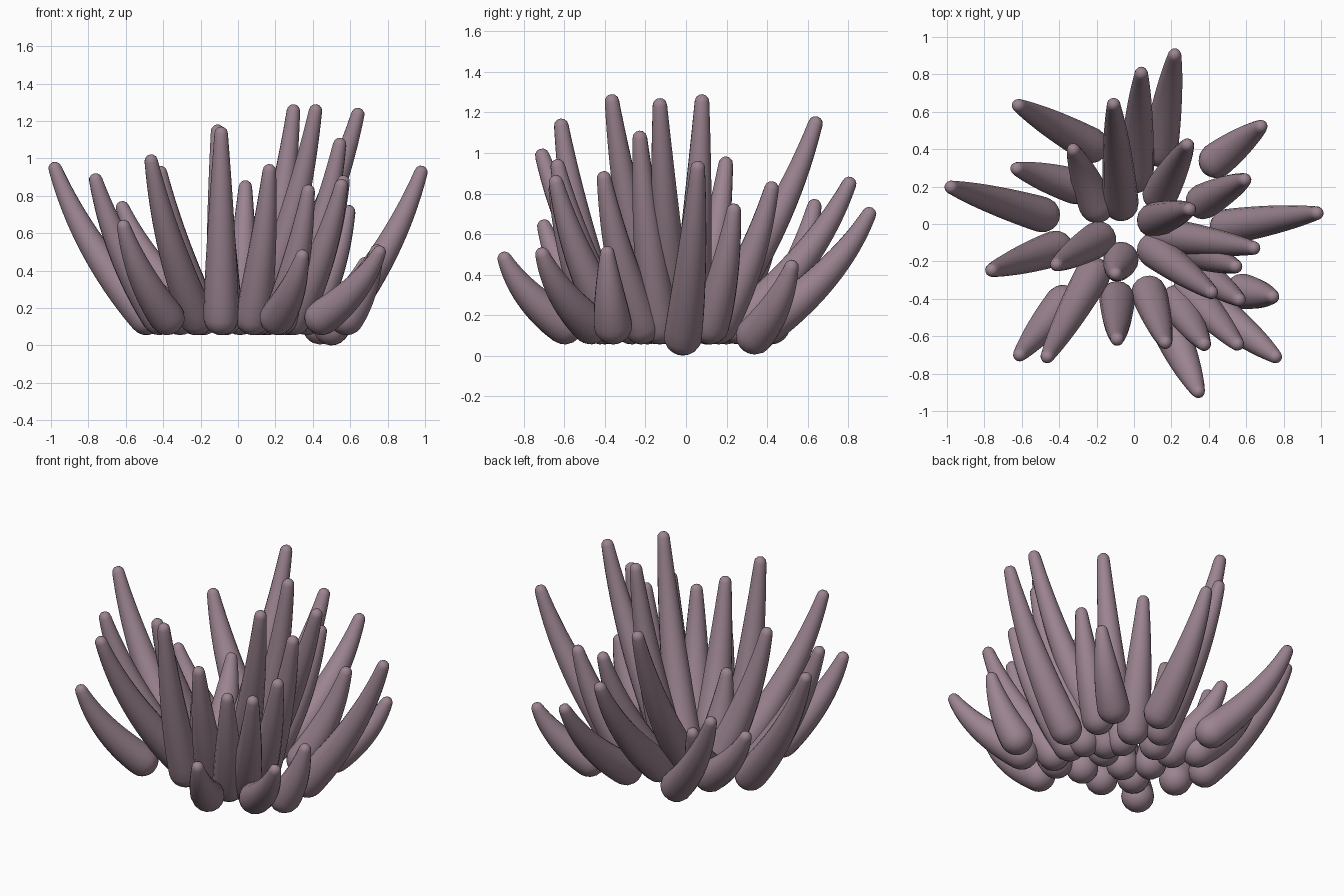
import bpy, bmesh, math
from mathutils import Vector

if "Cube" in bpy.data.objects:
    bpy.data.objects.remove(bpy.data.objects["Cube"])

mat = bpy.data.materials.new("dusty mauve")
mat.diffuse_color = (0.33, 0.23, 0.28, 1)
mat.use_nodes = True
mat.node_tree.nodes["Principled BSDF"].inputs["Base Color"].default_value = mat.diffuse_color

# base centre x, y | tip x, y, z
TENTACLES = [
    (.14, .40, .22, .92, .73), (.01, .26, .04, .82, .88), (-.07, .11, -.11, .65, 1.18),
    (-.23, .42, -.63, .64, .77), (-.31, .20, -.64, .30, .55), (-.20, .10, -.33, .41, .53),
    (-.49, .05, -.99, .20, .98), (-.42, -.13, -.77, -.25, .92), (-.19, -.08, -.42, -.22, .96),
    (-.38, -.42, -.62, -.71, .67), (-.22, -.27, -.47, -.72, 1.02), (-.07, -.19, -.10, -.27, .60),
    (-.09, -.40, -.09, -.62, 1.17), (.08, -.37, .17, -.64, .97), (.23, -.42, .38, -.65, .86),
    (.21, -.60, .35, -.91, .51), (.30, -.36, .56, -.65, .89), (.45, -.47, .77, -.72, .53),
    (.58, -.36, .75, -.39, .54), (.30, -.22, .57, -.41, .91), (.11, -.14, .42, -.37, 1.29),
    (.27, -.13, .55, -.23, 1.11), (.16, -.06, .65, -.13, 1.27), (.50, -.015, .99, .06, .96),
    (.11, .02, .30, .08, 1.29), (.37, .12, .60, .24, .75), (.44, .34, .69, .53, .47),
    (.14, .16, .29, .43, .86)]
BASE_Z = {23: .095, 26: .10}
SIDES, STEPS = 16, 16


def tentacle(i, bx, by, tx, ty, tz):
    base, tip = Vector((bx, by, BASE_Z.get(i, .15))), Vector((tx, ty, tz))
    r0, r1 = .095, .036
    # control point pushed outward and down so the tentacle curls upward
    out = Vector((tx - bx, ty - by, 0))
    ctrl = (base + tip) / 2 + out * .17 - Vector((0, 0, .04))
    d0, d1 = (ctrl - base).normalized(), (tip - ctrl).normalized()
    end = tip - d1 * r1
    rings = []                                    # (centre, direction, radius)
    for a in (72, 54, 36, 18):                    # round foot
        a = math.radians(a)
        rings.append((base - d0 * r0 * math.sin(a), d0, r0 * math.cos(a)))
    for k in range(STEPS + 1):                    # tapering body
        t = k / STEPS
        p = base * (1 - t) ** 2 + ctrl * 2 * t * (1 - t) + end * t * t
        d = ((ctrl - base) * (1 - t) + (end - ctrl) * t).normalized()
        rings.append((p, d, r0 + (r1 - r0) * t ** 1.35))
    for a in (30, 60):                            # round tip
        a = math.radians(a)
        rings.append((end + d1 * r1 * math.sin(a), d1, r1 * math.cos(a)))

    bm = bmesh.new()
    loops = []
    for c, d, r in rings:
        u = d.cross(Vector((-out.y, out.x, 0))).normalized()
        v = d.cross(u)
        loops.append([bm.verts.new(c + (u * math.cos(q) + v * math.sin(q)) * r)
                      for q in (2 * math.pi * j / SIDES for j in range(SIDES))])
    for a, b in zip(loops, loops[1:]):
        for j in range(SIDES):
            n = (j + 1) % SIDES
            bm.faces.new((a[j], a[n], b[n], b[j]))
    for loop, p in ((loops[0], base - d0 * r0), (loops[-1], tip)):
        pole = bm.verts.new(p)
        for j in range(SIDES):
            bm.faces.new((loop[j], loop[(j + 1) % SIDES], pole))
    bmesh.ops.recalc_face_normals(bm, faces=bm.faces)
    for f in bm.faces:
        f.smooth = True
    me = bpy.data.meshes.new(f"tentacle_{i + 1}")
    bm.to_mesh(me)
    bm.free()
    me.materials.append(mat)
    bpy.context.collection.objects.link(bpy.data.objects.new(me.name, me))


for i, row in enumerate(TENTACLES):
    tentacle(i, *row)
